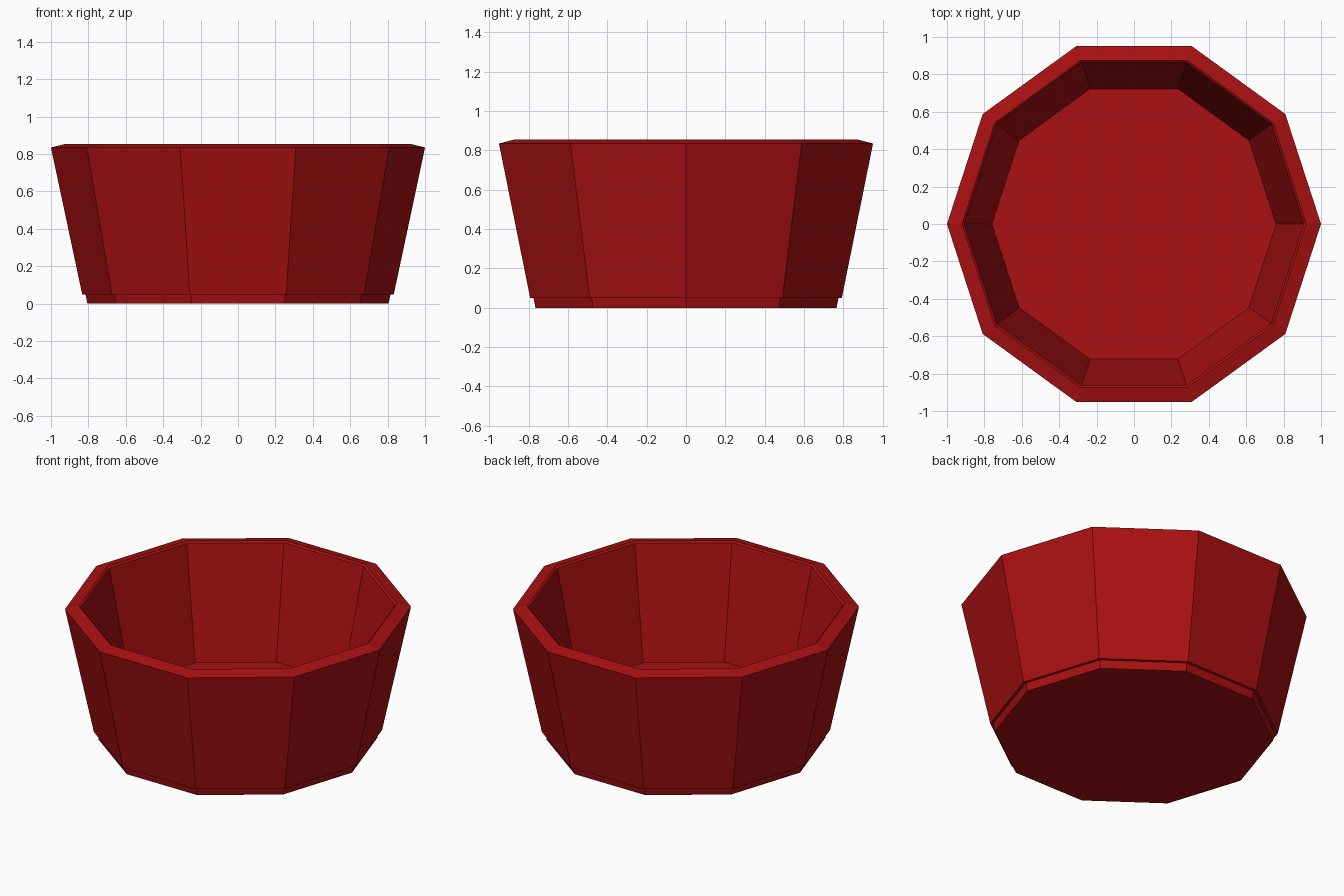
import bpy, bmesh
from math import cos, sin, pi

cube = bpy.data.objects.get("Cube")
if cube:
    bpy.data.objects.remove(cube, do_unlink=True)

SIDES = 10

# Single glaze colour
red = bpy.data.materials.new("deep_red")
red.use_nodes = True
colour = (0.40, 0.005, 0.006, 1)
red.diffuse_color = colour
red.node_tree.nodes["Principled BSDF"].inputs["Base Color"].default_value = colour


def lathe(name, profile):
    """Revolve a (radius, height) profile into a faceted shell, capped at both ends."""
    bm = bmesh.new()
    rings = [[bm.verts.new((r * cos(2 * pi * i / SIDES), r * sin(2 * pi * i / SIDES), z))
              for i in range(SIDES)] for r, z in profile]
    for low, high in zip(rings, rings[1:]):
        for i in range(SIDES):
            j = (i + 1) % SIDES
            bm.faces.new((low[i], low[j], high[j], high[i]))
    bm.faces.new(rings[0][::-1])
    bm.faces.new(rings[-1])
    bmesh.ops.recalc_face_normals(bm, faces=bm.faces)
    mesh = bpy.data.meshes.new(name)
    bm.to_mesh(mesh)
    bm.free()
    mesh.materials.append(red)
    obj = bpy.data.objects.new(name, mesh)
    bpy.context.collection.objects.link(obj)
    return obj


# Foot, stepped outer wall, sloping rim, inner wall and floor
lathe("bowl", [
    (0.805, 0), (0.815, 0.05),      # foot
    (0.833, 0.05), (1.0, 0.835),    # outer wall
    (0.92, 0.855), (0.908, 0.845),  # rim and its inner chamfer
    (0.76, 0.15),                   # inner wall down to the floor
])
